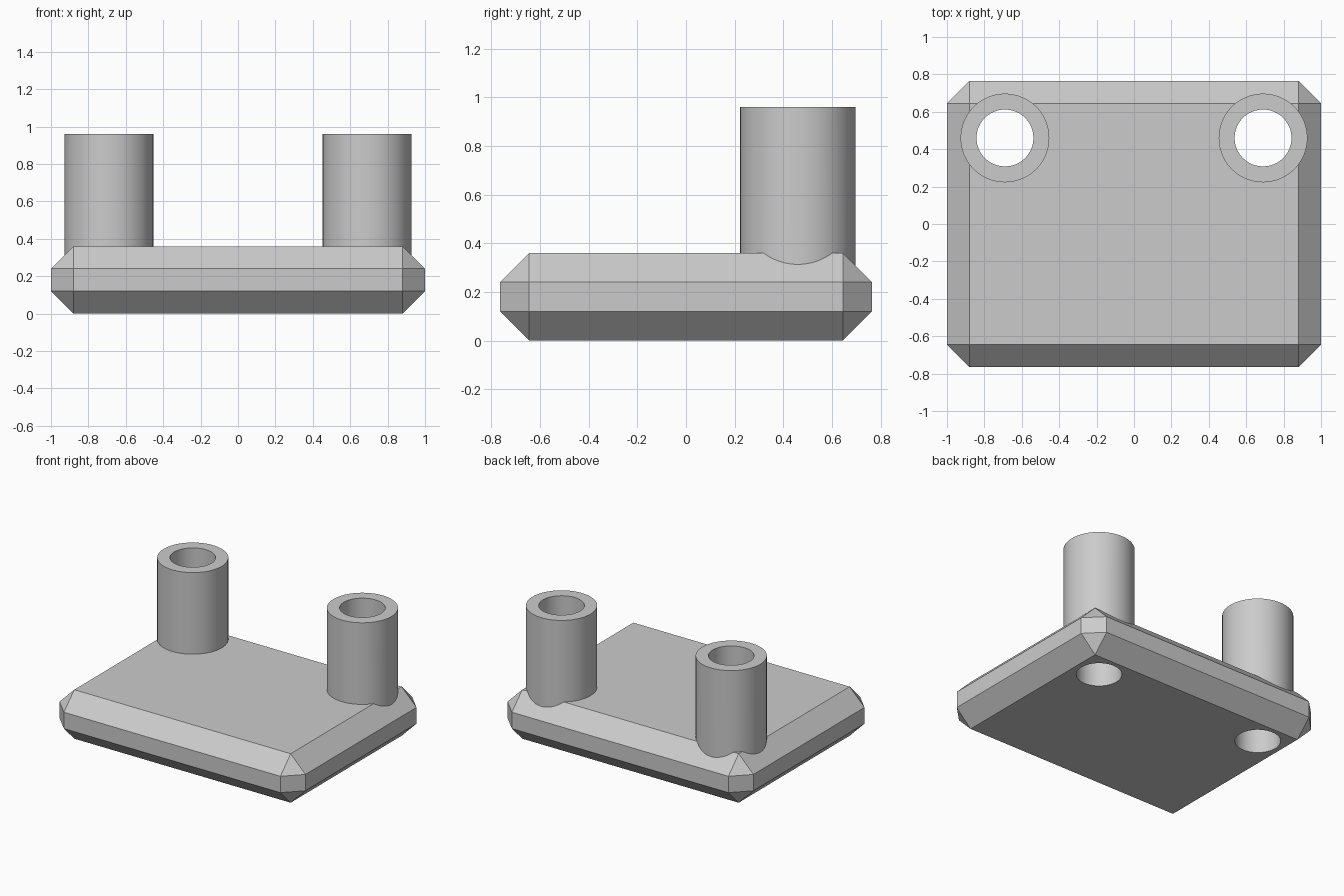
import bpy
import bmesh
from math import radians

if "Cube" in bpy.data.objects:
    bpy.data.objects.remove(bpy.data.objects["Cube"], do_unlink=True)

WIDTH, DEPTH, THICK, CHAMFER = 2.0, 1.53, 0.36, 0.12
POST_X, POST_Y, POST_TOP = 0.69, 0.46, 0.96
OUTER_R, BORE_R = 0.237, 0.152

grey = bpy.data.materials.new("plain grey")
grey.use_nodes = True
colour = (0.6, 0.6, 0.6, 1)
grey.diffuse_color = colour
grey.node_tree.nodes["Principled BSDF"].inputs["Base Color"].default_value = colour


def cylinder(name, x, radius, bottom, top):
    bpy.ops.mesh.primitive_cylinder_add(
        vertices=96, radius=radius, depth=top - bottom,
        location=(x, POST_Y, (bottom + top) / 2))
    obj = bpy.context.object
    obj.name = name
    obj.data.materials.append(grey)
    return obj


def combine(target, tool, operation):
    mod = target.modifiers.new(operation.lower(), "BOOLEAN")
    mod.operation = operation
    mod.solver = "EXACT"
    mod.object = tool
    bpy.context.view_layer.objects.active = target
    bpy.ops.object.modifier_apply(modifier=mod.name)
    bpy.data.objects.remove(tool, do_unlink=True)


# Plate with every edge chamfered
bpy.ops.mesh.primitive_cube_add(size=1, location=(0, 0, THICK / 2))
plate = bpy.context.object
plate.name = "base_plate_with_posts"
plate.data.materials.append(grey)
bm = bmesh.new()
bm.from_mesh(plate.data)
bmesh.ops.scale(bm, vec=(WIDTH, DEPTH, THICK), verts=bm.verts)
bmesh.ops.bevel(bm, geom=bm.edges[:], offset=CHAMFER, segments=1,
                affect="EDGES", clamp_overlap=False)
bm.to_mesh(plate.data)
bm.free()

# Two hollow posts, bored right through the plate
for side, x in (("left", POST_X), ("right", -POST_X)):
    combine(plate, cylinder(side + "_post", x, OUTER_R, THICK / 2, POST_TOP), "UNION")
for side, x in (("left", POST_X), ("right", -POST_X)):
    combine(plate, cylinder(side + "_bore", x, BORE_R, -0.1, POST_TOP + 0.1), "DIFFERENCE")

# Round walls smooth, chamfers crisp
bpy.ops.object.select_all(action="DESELECT")
plate.select_set(True)
bpy.context.view_layer.objects.active = plate
bpy.ops.object.shade_smooth_by_angle(angle=radians(20))
